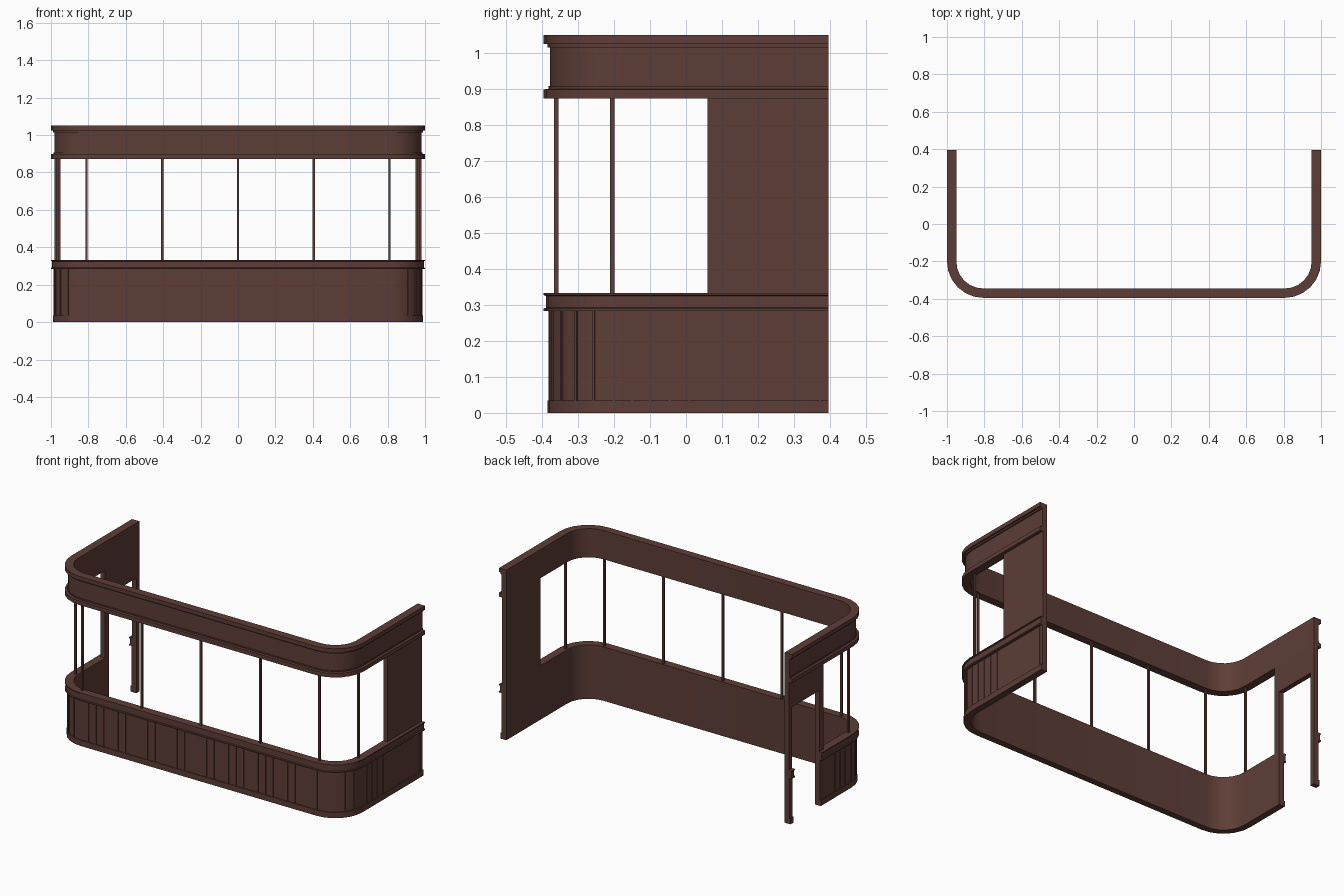
import bpy, bmesh, math
from mathutils import Matrix

if "Cube" in bpy.data.objects:
    bpy.data.objects.remove(bpy.data.objects["Cube"])

brown = bpy.data.materials.new("dark brown wood")
brown.diffuse_color = (0.11, 0.047, 0.037, 1)
brown.use_nodes = True
brown.node_tree.nodes["Principled BSDF"].inputs["Base Color"].default_value = brown.diffuse_color

CX, CY, R, BACK = 0.805, -0.2, 0.195, 0.395   # corner centre, outer radius, back edge


def finish(bm, name, smooth=True):
    bmesh.ops.recalc_face_normals(bm, faces=bm.faces)
    me = bpy.data.meshes.new(name)
    bm.to_mesh(me)
    bm.free()
    me.materials.append(brown)
    ob = bpy.data.objects.new(name, me)
    bpy.context.collection.objects.link(ob)
    if smooth:
        bpy.ops.object.select_all(action='DESELECT')
        bpy.context.view_layer.objects.active = ob
        ob.select_set(True)
        bpy.ops.object.shade_smooth_by_angle(angle=math.radians(30))
    return ob


def u_path(o, y_right, y_left, n=6):
    """U-shaped plan line, inset by o from the outer edge."""
    r = R - o
    arc = [(CX + r * math.cos(a), CY - r * math.sin(a))
           for a in [i * math.pi / 2 / n for i in range(n + 1)]]
    return ([(CX + r, y_right)] + arc + [(-x, y) for x, y in reversed(arc)]
            + [(-CX - r, y_left)])


def sweep(name, profile, path):
    """Sweep a closed (inset, z) profile along path(inset)."""
    bm = bmesh.new()
    cols = [[bm.verts.new((x, y, z)) for x, y in path(o)] for o, z in profile]
    for i, a in enumerate(cols):
        b = cols[(i + 1) % len(cols)]
        for j in range(len(a) - 1):
            bm.faces.new((a[j], a[j + 1], b[j + 1], b[j]))
    bm.faces.new([c[0] for c in cols])
    bm.faces.new([c[-1] for c in cols])
    return finish(bm, name)


def add_box(bm, lo, hi, mat=Matrix()):
    size = [h - l for l, h in zip(lo, hi)]
    mid = [(h + l) / 2 for l, h in zip(lo, hi)]
    bmesh.ops.create_cube(bm, size=1, matrix=mat @ Matrix.Translation(mid)
                          @ Matrix.Diagonal((*size, 1)))


def box(name, lo, hi):
    bm = bmesh.new()
    add_box(bm, lo, hi)
    return finish(bm, name, False)


# Counter and upper fascia sweeps
counter = [(0.05, 0), (0.01, 0), (0.01, 0.035), (0.016, 0.035), (0.016, 0.283),
           (0, 0.283), (0, 0.29), (0.006, 0.292), (0.006, 0.325), (0, 0.327),
           (0, 0.333), (0.05, 0.333)]
fascia = [(0.05, 0.873), (0, 0.873), (0, 0.898), (0.013, 0.9), (0.013, 0.907),
          (0.018, 0.907), (0.018, 1.015), (0.01, 1.015), (0.01, 1.025),
          (0, 1.025), (0, 1.05), (0.05, 1.05)]
sweep("counter", counter, lambda o: u_path(o, BACK, 0.10))
sweep("upper_fascia", fascia, lambda o: u_path(o, BACK, BACK))

# Solid right wall, and door frame on the left
box("right_wall_panel", (0.95, 0.06, 0.333), (0.98, BACK, 0.873))
box("door_header", (-0.98, 0.06, 0.71), (-0.95, BACK, 0.873))
box("door_jamb", (-0.98, 0.06, 0.333), (-0.95, 0.10, 0.71))
box("door_post", (-0.98, 0.365, 0.333), (-0.95, BACK, 0.71))
sweep("door_post_base", counter, lambda o: [(o - 1, 0.365), (o - 1, BACK)])

# Slim window mullions
bm = bmesh.new()
spots = [(0, -0.36)] + [(s * x, y) for s in (-1, 1) for x, y in
                        ((0.405, -0.36), (0.81, -0.36), (0.965, -0.205))]
for x, y in spots:
    add_box(bm, (x - 0.006, y - 0.006, 0.333), (x + 0.006, y + 0.006, 0.873))
finish(bm, "window_mullions", False)

# Thin vertical beads on the counter front, corners and sides
r = R - 0.016
stations = [(-1.61 / 2 + i * 1.61 / 32, CY - r, -math.pi / 2) for i in range(33)]
for s in (-1, 1):
    for k in range(1, 6):
        a = -math.pi / 2 + k * math.pi / 10
        stations.append((s * (CX + r * math.cos(a)), CY + r * math.sin(a),
                         a if s > 0 else math.pi - a))
    stations += [(s * (CX + r), y, 0 if s > 0 else math.pi)
                 for y in (-0.15, -0.1, -0.045, 0.01)]
stations.append((CX + r, 0.372, 0))
bm = bmesh.new()
for x, y, a in stations:
    m = Matrix.Translation((x, y, 0)) @ Matrix.Rotation(a, 4, 'Z')
    add_box(bm, (-0.004, -0.003, 0.035), (0.003, 0.003, 0.283), m)
finish(bm, "counter_beads", False)
